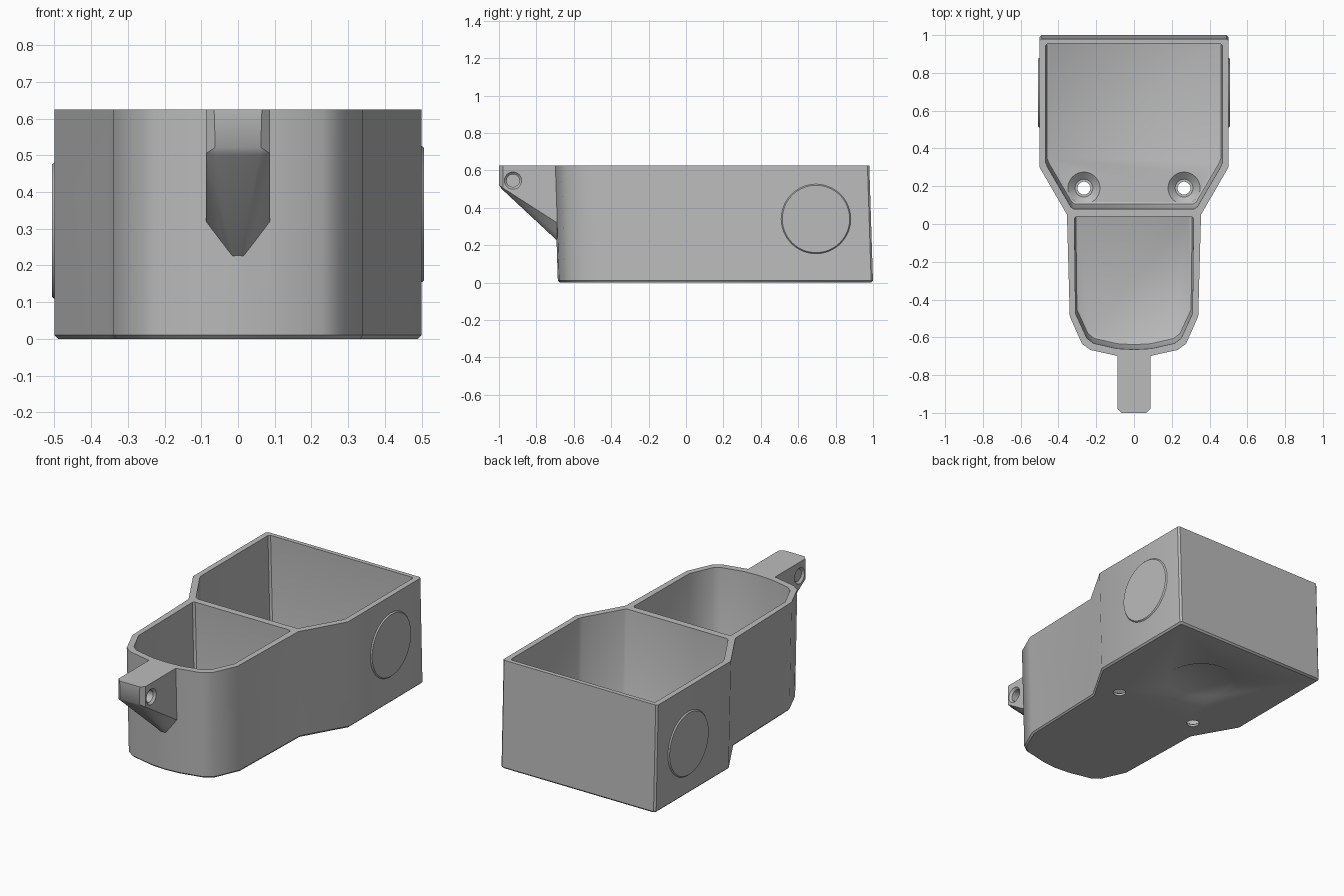
import bpy, bmesh, math
from mathutils import Vector, Matrix

H = 0.625       # overall height
LEAN = 0.02     # walls lean forward by this much from base to rim
FLOOR = 0.045

old = bpy.data.objects.get("Cube")
if old:
    bpy.data.objects.remove(old, do_unlink=True)

grey = bpy.data.materials.new("grey_plastic")
grey.use_nodes = True
COLOUR = (0.5, 0.5, 0.5, 1)
grey.diffuse_color = COLOUR
grey.node_tree.nodes["Principled BSDF"].inputs["Base Color"].default_value = COLOUR


def to_object(name, bm):
    bmesh.ops.recalc_face_normals(bm, faces=bm.faces)
    mesh = bpy.data.meshes.new(name)
    bm.to_mesh(mesh)
    bm.free()
    mesh.materials.append(grey)
    obj = bpy.data.objects.new(name, mesh)
    bpy.context.collection.objects.link(obj)
    return obj


def mirrored(half):
    """Close a half outline (running back to front, x >= 0) across x = 0."""
    return half + [(-x, y) for x, y in reversed(half) if x > 0]


def loft(name, outline, sections):
    """Stack the outline at (z, inset) sections, leaning forward with height."""
    bm = bmesh.new()
    xs, ys = zip(*outline)
    cy = (max(ys) + min(ys)) / 2
    rx, ry = max(xs), (max(ys) - min(ys)) / 2
    rings = []
    for z, inset in sections:
        lean = LEAN * (1 - z / H)
        rings.append([bm.verts.new((x * (1 - inset / rx),
                                    cy + (y - cy) * (1 - inset / ry) + lean, z))
                      for x, y in outline])
    n = len(outline)
    for a, b in zip(rings, rings[1:]):
        for i in range(n):
            j = (i + 1) % n
            bm.faces.new((a[i], a[j], b[j], b[i]))
    bm.faces.new(rings[0])
    bm.faces.new(rings[-1])
    return to_object(name, bm)


def cone(name, centre, r1, r2, depth, axis="Z", segments=48):
    """Cone or cylinder centred on a point; r1 is at the low end of the axis."""
    turn = Matrix.Rotation(math.pi / 2, 4, "Y") if axis == "X" else Matrix()
    bm = bmesh.new()
    bmesh.ops.create_cone(bm, cap_ends=True, segments=segments, radius1=r1,
                          radius2=r2, depth=depth,
                          matrix=Matrix.Translation(centre) @ turn)
    return to_object(name, bm)


def boolean(target, other, operation="DIFFERENCE"):
    mod = target.modifiers.new("shape", "BOOLEAN")
    mod.operation, mod.solver, mod.object = operation, "EXACT", other
    bpy.context.view_layer.objects.active = target
    bpy.ops.object.modifier_apply(modifier=mod.name)
    bpy.data.objects.remove(other, do_unlink=True)


# Outer shell
shell = mirrored([(0.49, 0.98), (0.5, 0.97), (0.5, 0.3), (0.355, 0.05),
                  (0.34, -0.49), (0.275, -0.635), (0.23, -0.667),
                  (0.09, -0.698), (0.0, -0.705)])
body = loft("tray_body", shell, [(0, 0.01), (0.01, 0), (H, 0)])

# Mounting lug: hull tapering down into the front wall
bm = bmesh.new()
for s in (1, -1):
    for p in [(0.087, -0.67, H), (0.087, -0.978, H), (0.065, -1, H),
              (0.087, -0.978, 0.505), (0.062, -1, 0.522), (0.06, -0.985, 0.5),
              (0.087, -0.69, 0.32), (0.087, -0.67, 0.32),
              (0.015, -0.69, 0.225), (0.015, -0.67, 0.225)]:
        bm.verts.new((s * p[0], p[1], p[2]))
bmesh.ops.convex_hull(bm, input=bm.verts)
bmesh.ops.dissolve_limit(bm, angle_limit=0.02, verts=bm.verts, edges=bm.edges)
lug = to_object("mounting_lug", bm)
boolean(lug, cone("lug_hole", (0, -0.925, 0.545), 0.034, 0.034, 0.4, "X"))
for s in (1, -1):
    radii = (0.034, 0.054) if s > 0 else (0.054, 0.034)
    boolean(lug, cone("lug_hole_rim", (s * 0.085, -0.925, 0.545), *radii, 0.02, "X"))
boolean(body, lug, "UNION")

# Two open compartments
rear = mirrored([(0.458, 0.955), (0.468, 0.945), (0.468, 0.325),
                 (0.458, 0.3), (0.335, 0.09), (0.32, 0.08)])
front = mirrored([(0.305, 0.04), (0.316, 0.03), (0.31, -0.475), (0.25, -0.605),
                  (0.215, -0.632), (0.09, -0.66), (0.0, -0.665)])
for name, outline in (("rear_cavity", rear), ("front_cavity", front)):
    boolean(body, loft(name, outline, [(FLOOR, 0.016), (FLOOR + 0.005, 0.008),
                                       (FLOOR + 0.018, 0.004), (H + 0.05, 0)]))

# Countersunk screw holes in the floor
for s in (1, -1):
    x, y = s * 0.265, 0.19
    boolean(body, cone("screw_hole", (x, y, 0), 0.034, 0.034, 0.2))
    boolean(body, cone("countersink", (x, y, FLOOR - 0.015), 0.047, 0.087, 0.034))

# Shallow round recess under the base
boolean(body, cone("base_recess", (0, 0.576, 0), 0.206, 0.178, 0.016))

# Raised round pads on the sides, set at different heights
pads = []
for name, s, z in (("left_pad", 1, 0.34), ("right_pad", -1, 0.295)):
    radii = (0.186, 0.18) if s > 0 else (0.18, 0.186)
    pads.append(cone(name, (s * 0.5035, 0.695, z), *radii, 0.007, "X", 64))

# Smooth the gentle bends, keep the true edges sharp
bpy.ops.object.select_all(action="DESELECT")
for obj in [body] + pads:
    obj.select_set(True)
bpy.context.view_layer.objects.active = body
bpy.ops.object.shade_smooth_by_angle(angle=math.radians(35))
